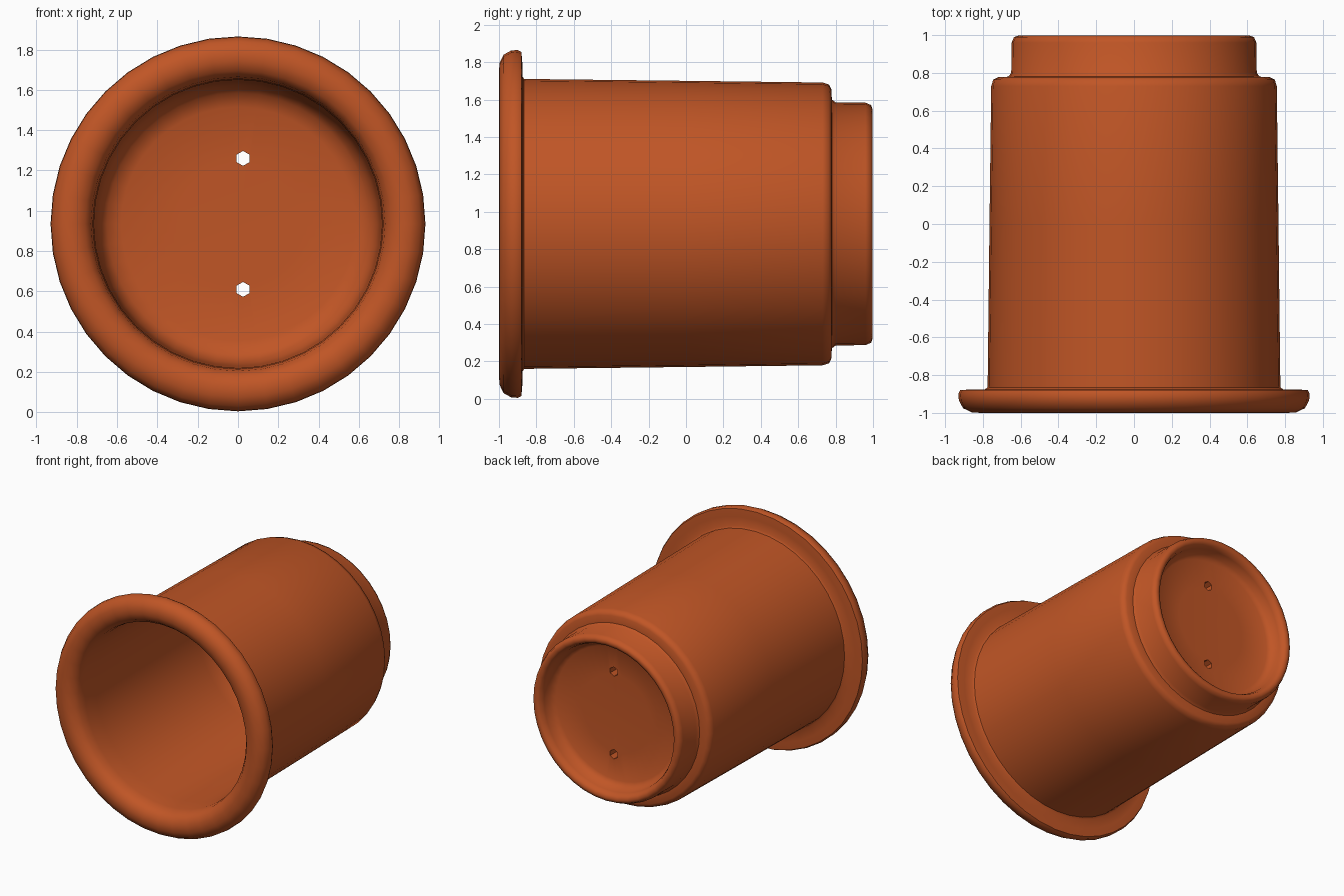
import bpy
import bmesh
import math
from mathutils import Matrix, Vector

cube = bpy.data.objects.get("Cube")
if cube:
    bpy.data.objects.remove(cube, do_unlink=True)

CENTRE_Z = 0.935
SIDES = 40

# Terracotta colour
clay = bpy.data.materials.new("terracotta")
clay.use_nodes = True
colour = (0.53, 0.092, 0.019, 1)
clay.diffuse_color = colour
clay.node_tree.nodes["Principled BSDF"].inputs["Base Color"].default_value = colour


def make_object(name, bm):
    mesh = bpy.data.meshes.new(name)
    bm.to_mesh(mesh)
    bm.free()
    obj = bpy.data.objects.new(name, mesh)
    bpy.context.collection.objects.link(obj)
    mesh.materials.append(clay)
    return obj


def lathe(name, profile):
    """Turn (radius, y) points around the lengthwise axis."""
    bm = bmesh.new()
    verts = [bm.verts.new((0, y, CENTRE_Z + r)) for r, y in profile]
    edges = [bm.edges.new(pair) for pair in zip(verts, verts[1:])]
    bmesh.ops.spin(bm, geom=verts + edges, cent=(0, 0, CENTRE_Z), axis=(0, 1, 0),
                   angle=math.tau, steps=SIDES, use_duplicate=False)
    bmesh.ops.remove_doubles(bm, verts=bm.verts, dist=0.0005)
    bmesh.ops.recalc_face_normals(bm, faces=bm.faces)
    return make_object(name, bm)


# Section from the inner floor, round the rim and foot, to the recessed underside
inside = [(0, 0.76), (0.3, 0.76), (0.58, 0.755), (0.65, 0.73), (0.69, 0.67),
          (0.705, 0.5), (0.715, -0.75), (0.72, -0.88)]
rim = [(0.73, -0.94), (0.76, -0.98), (0.81, -1.0), (0.86, -0.997), (0.905, -0.975),
       (0.927, -0.935), (0.93, -0.9), (0.92, -0.88), (0.86, -0.875)]
body = [(0.79, -0.875), (0.775, -0.865), (0.765, 0.0), (0.756, 0.73),
        (0.745, 0.765), (0.72, 0.777)]
foot = [(0.665, 0.78), (0.65, 0.8), (0.648, 0.96), (0.635, 0.99), (0.61, 0.998),
        (0.585, 0.985), (0.57, 0.95), (0.56, 0.89), (0.52, 0.865),
        (0.3, 0.86), (0, 0.85)]
pot = lathe("flower_pot", inside + rim + body + foot)

# Two drainage holes through the floor
for label, z in (("upper", 1.26), ("lower", 0.61)):
    bm = bmesh.new()
    place = Matrix.Translation(Vector((0.025, 0.8, z))) @ Matrix.Rotation(math.pi / 2, 4, "X")
    bmesh.ops.create_cone(bm, cap_ends=True, segments=6, radius1=0.037,
                          radius2=0.037, depth=0.4, matrix=place)
    cutter = make_object(label + "_drain_cutter", bm)
    cutter.hide_render = True
    cut = pot.modifiers.new(label + "_drain_hole", "BOOLEAN")
    cut.operation = "DIFFERENCE"
    cut.solver = "EXACT"
    cut.object = cutter
    bpy.context.view_layer.objects.active = pot
    bpy.ops.object.modifier_apply(modifier=cut.name)
    bpy.data.objects.remove(cutter, do_unlink=True)

# Smooth clay surface with crisp drain holes
bpy.ops.object.select_all(action="DESELECT")
pot.select_set(True)
bpy.context.view_layer.objects.active = pot
bpy.ops.object.shade_smooth_by_angle(angle=math.radians(50))
